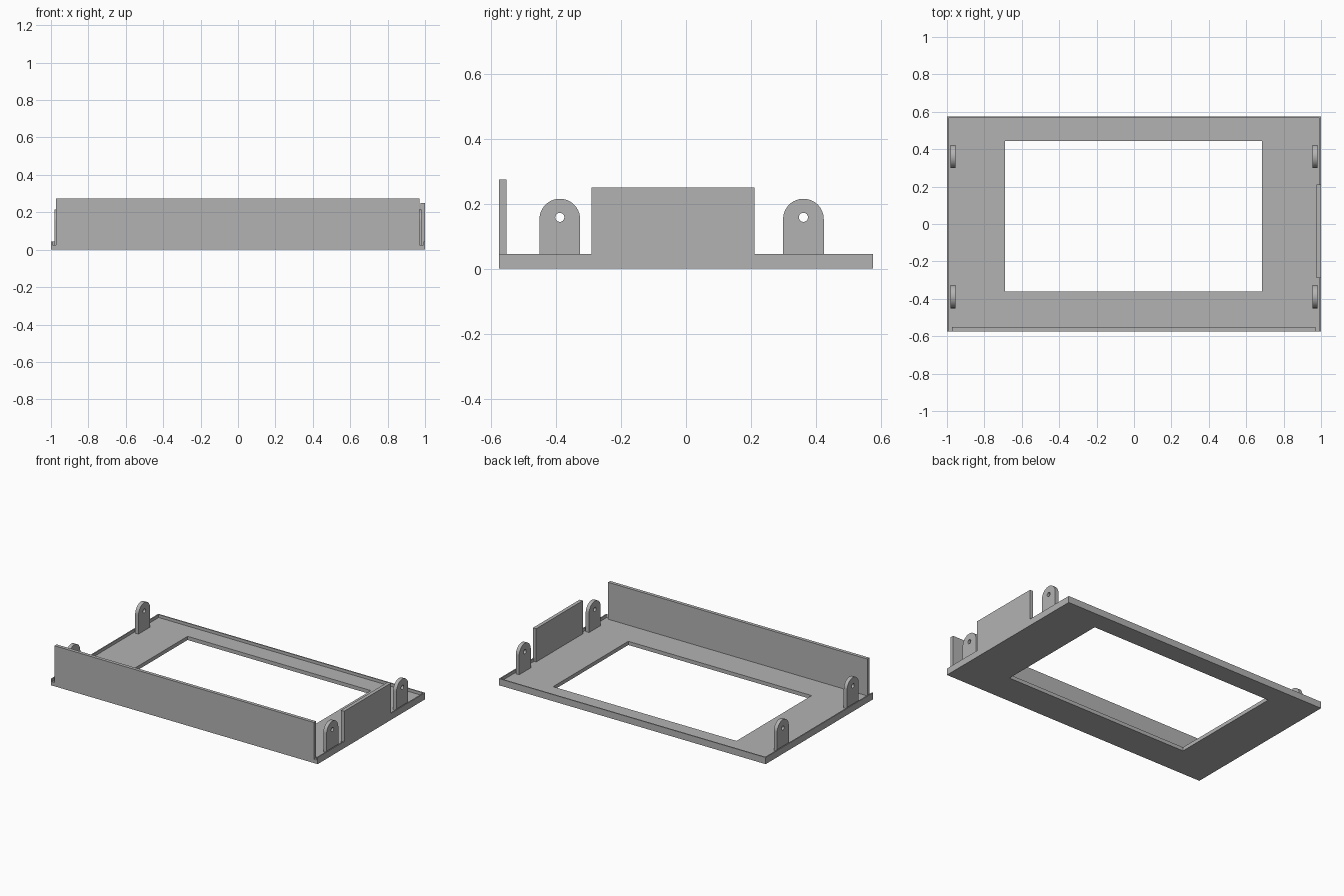
import bpy, bmesh, math

cube = bpy.data.objects.get("Cube")
if cube:
    bpy.data.objects.remove(cube, do_unlink=True)

GREY = (0.45, 0.45, 0.45, 1)
mat = bpy.data.materials.new("mid grey")
mat.use_nodes = True
mat.diffuse_color = GREY
mat.node_tree.nodes["Principled BSDF"].inputs["Base Color"].default_value = GREY

FLOOR, RIM, LIP = 0.025, 0.045, 0.008
HALF_Y = 0.575


def add_object(name, bm):
    bmesh.ops.recalc_face_normals(bm, faces=bm.faces)
    mesh = bpy.data.meshes.new(name)
    bm.to_mesh(mesh)
    bm.free()
    mesh.materials.append(mat)
    obj = bpy.data.objects.new(name, mesh)
    bpy.context.scene.collection.objects.link(obj)
    return obj


def box(name, xs, ys, zs):
    bm = bmesh.new()
    bmesh.ops.create_cube(bm, size=1)
    for v in bm.verts:
        v.co = [r[0] if c < 0 else r[1] for c, r in zip(v.co, (xs, ys, zs))]
    return add_object(name, bm)


def cut(target, cutter):
    mod = target.modifiers.new("cut", "BOOLEAN")
    mod.operation = "DIFFERENCE"
    mod.solver = "EXACT"
    mod.object = cutter
    cutter.hide_render = True
    cutter.hide_set(True)
    cutter.display_type = "WIRE"


def prism(name, profile, x0, x1):
    """Extrude a y-z outline along x."""
    bm = bmesh.new()
    face = bm.faces.new([bm.verts.new((x0, y, z)) for y, z in profile])
    new = bmesh.ops.extrude_face_region(bm, geom=[face])["geom"]
    moved = [g for g in new if isinstance(g, bmesh.types.BMVert)]
    bmesh.ops.translate(bm, verts=moved, vec=(x1 - x0, 0, 0))
    return add_object(name, bm)


def arc(cy, cz, radius, start, end, steps):
    angles = [start + (end - start) * i / steps for i in range(steps + 1)]
    return [(cy + radius * math.cos(a), cz + radius * math.sin(a)) for a in angles]


# Shallow tray with a thin lip, open at the front, and a window in its floor
tray = box("tray_frame", (-1, 1), (-HALF_Y, HALF_Y), (0, RIM))
cut(tray, box("tray_pocket_cutter", (LIP - 1, 1 - LIP), (-0.7, HALF_Y - LIP), (FLOOR, 0.1)))
cut(tray, box("window_cutter", (-0.69, 0.685), (-0.36, 0.445), (-0.1, 0.1)))
cut(tray, box("side_slot_cutter", (0.95, 1.1), (-0.29, 0.21), (FLOOR, 0.1)))

# Upright walls
box("front_wall", (-0.973, 0.971), (-HALF_Y, -0.552), (FLOOR, 0.275))
box("left_side_wall", (0.976, 1), (-0.29, 0.21), (FLOOR, 0.25))

# Four round-topped mounting tabs with pin holes
RADIUS, TOP = 0.0625, 0.215
for side, sx in (("left", 1), ("right", -1)):
    for end, cy in (("front", -0.388), ("back", 0.361)):
        outline = [(cy - RADIUS, FLOOR), (cy + RADIUS, FLOOR)]
        outline += arc(cy, TOP - RADIUS, RADIUS, 0, math.pi, 32)
        tab = prism(f"{end}_{side}_tab", outline, sx * 0.955, sx * 0.98)
        hole = arc(cy, 0.158, 0.014, 0, math.tau, 24)[:-1]
        cut(tab, prism(f"{end}_{side}_hole_cutter", hole, sx * 0.9, sx * 1.1))
        bpy.ops.object.select_all(action="DESELECT")
        tab.select_set(True)
        bpy.context.view_layer.objects.active = tab
        bpy.ops.object.shade_smooth_by_angle(angle=math.radians(30))
